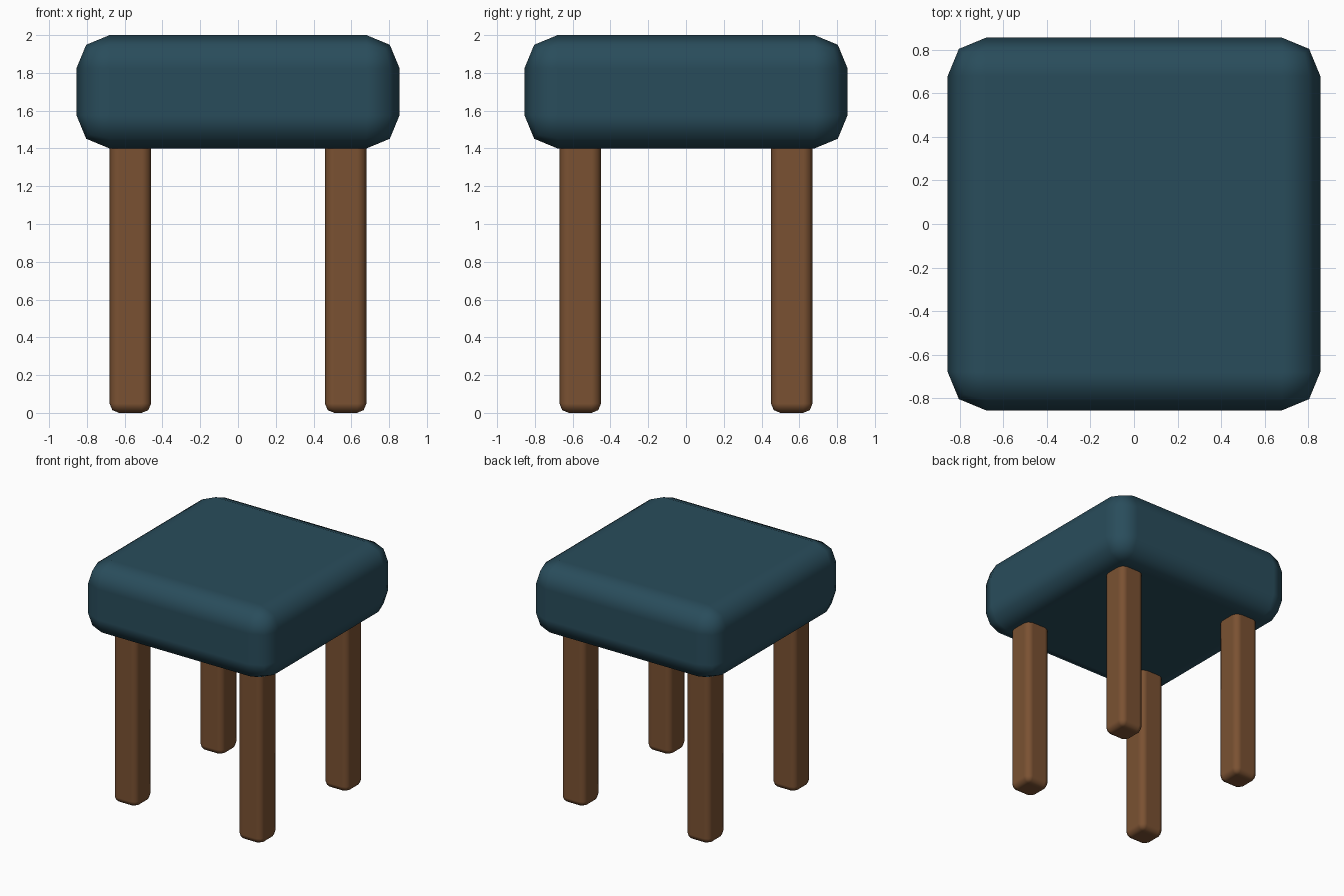
import bpy

if "Cube" in bpy.data.objects:
    bpy.data.objects.remove(bpy.data.objects["Cube"])


def material(name, colour):
    mat = bpy.data.materials.new(name)
    mat.diffuse_color = (*colour, 1.0)
    mat.use_nodes = True
    mat.node_tree.nodes["Principled BSDF"].inputs["Base Color"].default_value = mat.diffuse_color
    return mat


def rounded_box(name, centre, size, bevel, mat):
    """Box with a two-step rounded edge and smooth shading."""
    bpy.ops.mesh.primitive_cube_add(size=1, location=centre)
    obj = bpy.context.object
    obj.name = name
    obj.scale = size
    bpy.ops.object.transform_apply(location=False, rotation=False, scale=True)
    obj.data.materials.append(mat)
    bpy.ops.object.shade_smooth()
    mod = obj.modifiers.new("rounded edges", 'BEVEL')
    mod.width = bevel
    mod.segments = 2
    mod.limit_method = 'NONE'
    mod.harden_normals = True
    return obj


fabric = material("dark teal fabric", (0.022, 0.073, 0.105))
wood = material("brown wood", (0.195, 0.083, 0.032))

# Thick cushioned seat
rounded_box("seat", (0, 0, 1.7), (1.71, 1.71, 0.6), 0.175, fabric)

# Four square legs, running a little way up into the seat
LEG_TOP = 1.48
for y, depth in ((-0.56, "front"), (0.56, "back")):
    for x, side in ((-0.57, "left"), (0.57, "right")):
        rounded_box(f"{depth}_{side}_leg", (x, y, LEG_TOP / 2),
                    (0.22, 0.22, LEG_TOP), 0.05, wood)
